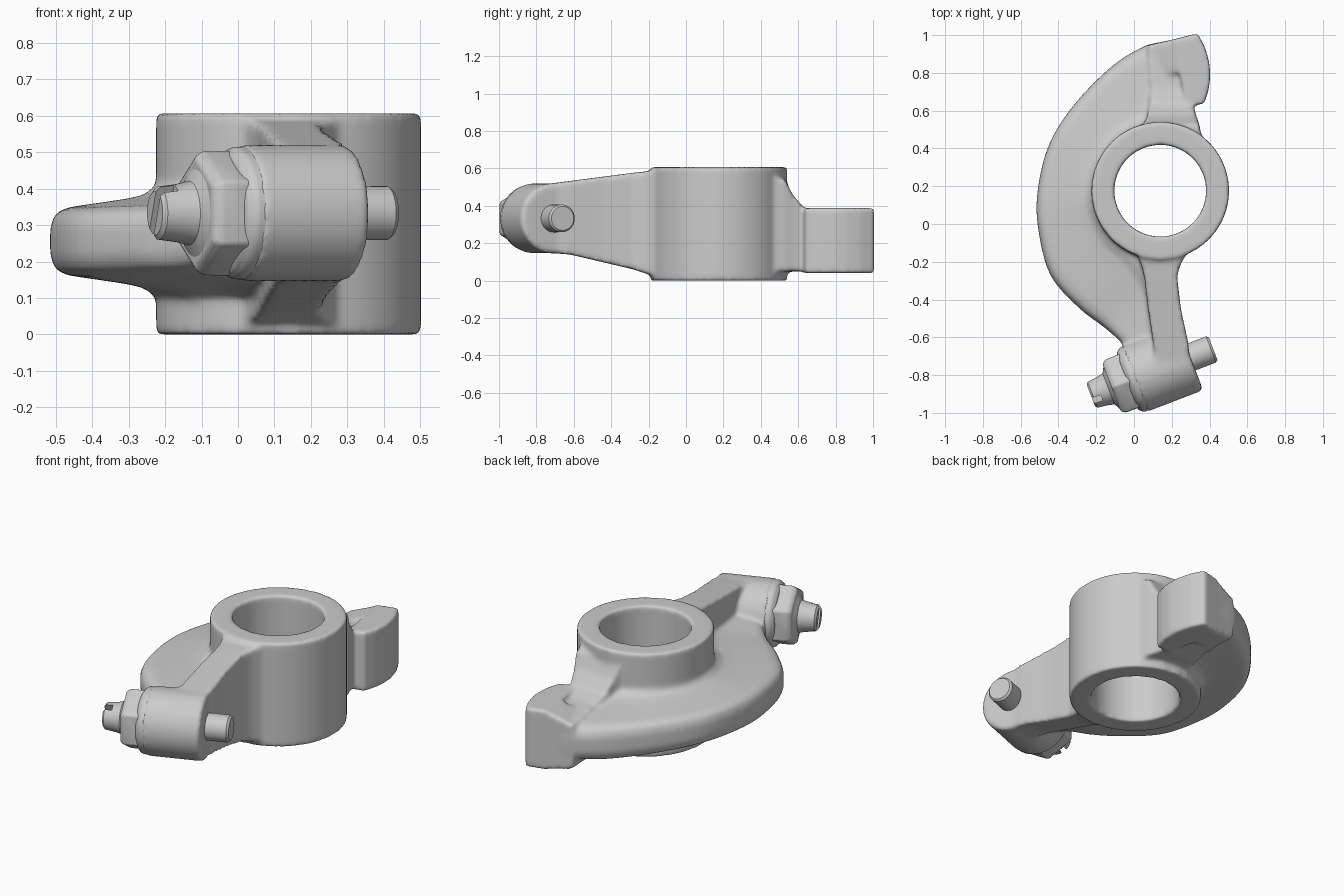
import bpy, bmesh, math
from mathutils import Vector, Matrix

if "Cube" in bpy.data.objects:
    bpy.data.objects.remove(bpy.data.objects["Cube"])

I = Matrix.Identity(4)


def loft(bm, rings, loop=False):
    """Skin a list of equal-length rings; cap the ends unless looped."""
    rows = [[bm.verts.new(p) for p in ring] for ring in rings]
    n = len(rows[0])
    pairs = list(zip(rows, rows[1:])) + ([(rows[-1], rows[0])] if loop else [])
    faces = [bm.faces.new((a[i], a[(i + 1) % n], b[(i + 1) % n], b[i]))
             for a, b in pairs for i in range(n)]
    if not loop:
        faces += [bm.faces.new(rows[0][::-1]), bm.faces.new(rows[-1])]
    bmesh.ops.recalc_face_normals(bm, faces=faces)


def lathe(bm, profile, n, m=I, loop=False):
    """Turn (radius, height) points about the local z axis."""
    loft(bm, [[m @ Vector((r * math.cos(2 * math.pi * k / n), r * math.sin(2 * math.pi * k / n), h))
               for k in range(n)] for r, h in profile], loop)


def beam(bm, sections):
    """Rectangular bar along y from (y, x0, x1, z0, z1) sections."""
    loft(bm, [[(x0, y, z0), (x1, y, z0), (x1, y, z1), (x0, y, z1)]
              for y, x0, x1, z0, z1 in sections])


def spline(pts, steps=5):
    """Catmull-Rom through the control tuples."""
    out = []
    p = [Vector(q) for q in pts]
    for i in range(len(p) - 1):
        a, b, c, d = p[max(i - 1, 0)], p[i], p[i + 1], p[min(i + 2, len(p) - 1)]
        for k in range(steps):
            t = k / steps
            out.append(0.5 * (2 * b + (c - a) * t + (2 * a - 5 * b + 4 * c - d) * t * t
                              + (3 * b - a - 3 * c + d) * t ** 3))
    return out + [p[-1]]


def make(name, bm):
    me = bpy.data.meshes.new(name)
    bm.to_mesh(me)
    bm.free()
    ob = bpy.data.objects.new(name, me)
    bpy.context.collection.objects.link(ob)
    return ob


def smooth_by_angle(ob, deg=30):
    bpy.ops.object.select_all(action='DESELECT')
    ob.select_set(True)
    bpy.context.view_layer.objects.active = ob
    bpy.ops.object.shade_smooth_by_angle(angle=math.radians(deg))


# Frame of the adjusting screw: local z runs along the tilted screw axis
screw = (Matrix.Translation((0.15, -0.763, 0.333)) @ Matrix.Rotation(math.radians(21), 4, 'Z')
         @ Matrix.Rotation(math.radians(90), 4, 'Y'))

bm = bmesh.new()

# Hub tube
lathe(bm, [(0.364, 0), (0.364, 0.607), (0.243, 0.607), (0.243, 0)], 96,
      Matrix.Translation((0.139, 0.176, 0)), loop=True)

# Crescent web: inner xy, outer xy, root height factor, centre height
web = [(0.25, 0.45, 0.20, 0.972, 1.12, .21), (0.16, 0.475, 0.06, 0.942, 1.12, .215),
       (0.03, 0.45, -0.11, 0.84, 1.1, .225), (-0.07, 0.39, -0.31, 0.64, 1.05, .24),
       (-0.14, 0.29, -0.45, 0.42, 1, .25), (-0.165, 0.16, -0.512, 0.16, 1, .255),
       (-0.145, 0.07, -0.503, -0.05, 1, .255), (-0.07, -0.04, -0.44, -0.275, 1, .255),
       (0.04, -0.12, -0.29, -0.445, 1, .26), (0.13, -0.30, -0.16, -0.545, .95, .265),
       (0.17, -0.50, -0.07, -0.625, .85, .285), (0.20, -0.65, 0.0, -0.72, .8, .30)]
half = [(0, .165), (.2, .147), (.26, .128), (.42, .116), (.87, .093), (.96, .077), (1, .04)]


def web_ring(ix, iy, ox, oy, k, zc):
    side = [(ix + (ox - ix) * s, iy + (oy - iy) * s, h * k) for s, h in half]
    return [(x, y, zc + h) for x, y, h in side] + [(x, y, zc - h) for x, y, h in side[::-1]]


loft(bm, [web_ring(*q) for q in spline(web)])

# Arm from the hub to the screw boss
beam(bm, [(-.12, .01, .29, .02, .59), (-.18, .025, .265, .028, .587), (-.22, .04, .243, .04, .583),
          (-.28, .055, .228, .06, .577), (-.45, .075, .248, .10, .555),
          (-.62, .10, .285, .14, .533), (-.75, .12, .30, .15, .516)])

# Neck from the hub to the contact pad
beam(bm, [(.45, .0, .36, .04, .56), (.53, .05, .345, .05, .54), (.57, .07, .33, .05, .46),
          (.63, .08, .315, .05, .39), (.72, .09, .30, .06, .36), (.95, .07, .30, .08, .33)])

# Contact pad: curved face, with a tail that drops away towards the web
face = [(.28, .63), (.37, .635), (.395, .71), (.405, .79), (.397, .86), (.378, .93), (.337, 1.01)]
back = [(.22, .98), (.24, .80)]
tail = [(.09, .95), (.12, .78)]
loft(bm, [[(x, y, z) for x, y in face + back] for z in (0.04, 0.388)])
loft(bm, [[(x, y, z0 if x > .2 else z1) for x, y in (back[1], back[0], tail[0], tail[1])]
          for z0, z1 in ((.045, .065), (.383, .335))])

# Round boss that carries the screw
lathe(bm, [(.187, -.158), (.187, .15), (.175, .16)], 64, screw)

# Fuse into one casting and soften all joins
body = make("rocker_body", bm)
rm = body.modifiers.new("fuse", 'REMESH')
rm.mode = 'VOXEL'
rm.voxel_size = 0.011
rm.use_smooth_shade = True
sm = body.modifiers.new("soften", 'SMOOTH')
sm.factor = 0.5
sm.iterations = 14

# Lock nut with flange
bm = bmesh.new()
lathe(bm, [(.155, -.288), (.174, -.265), (.174, -.165), (.165, -.14)], 6, screw)
nut = make("lock_nut", bm)
bm = bmesh.new()
lathe(bm, [(.158, -.20), (.182, -.175), (.182, -.13)], 48, screw)
flange = make("nut_flange", bm)
for ob in (nut, flange):
    bv = ob.modifiers.new("edge", 'BEVEL')
    bv.width = 0.01
    bv.segments = 3
    smooth_by_angle(ob, 40)

# Adjusting screw
bm = bmesh.new()
lathe(bm, [(.06, -.405), (.073, -.395), (.080, -.34), (.088, -.305), (.12, -.288), (.12, -.26),
           (.075, -.2), (.074, .276), (.064, .288)], 40, screw)
stud = make("adjusting_screw", bm)

# Driver slot in the screw end
bm = bmesh.new()
bmesh.ops.create_cube(bm, size=1, matrix=screw @ Matrix.Translation((0, 0, -.40))
                      @ Matrix.Rotation(math.radians(25), 4, 'Z')
                      @ Matrix.Diagonal((.3, .035, .09, 1)))
slot = make("slot_cutter", bm)
slot.hide_render = True
slot.display_type = 'WIRE'
cut = stud.modifiers.new("slot", 'BOOLEAN')
cut.operation = 'DIFFERENCE'
cut.object = slot
cut.solver = 'EXACT'
smooth_by_angle(stud, 35)
slot.hide_set(True)
